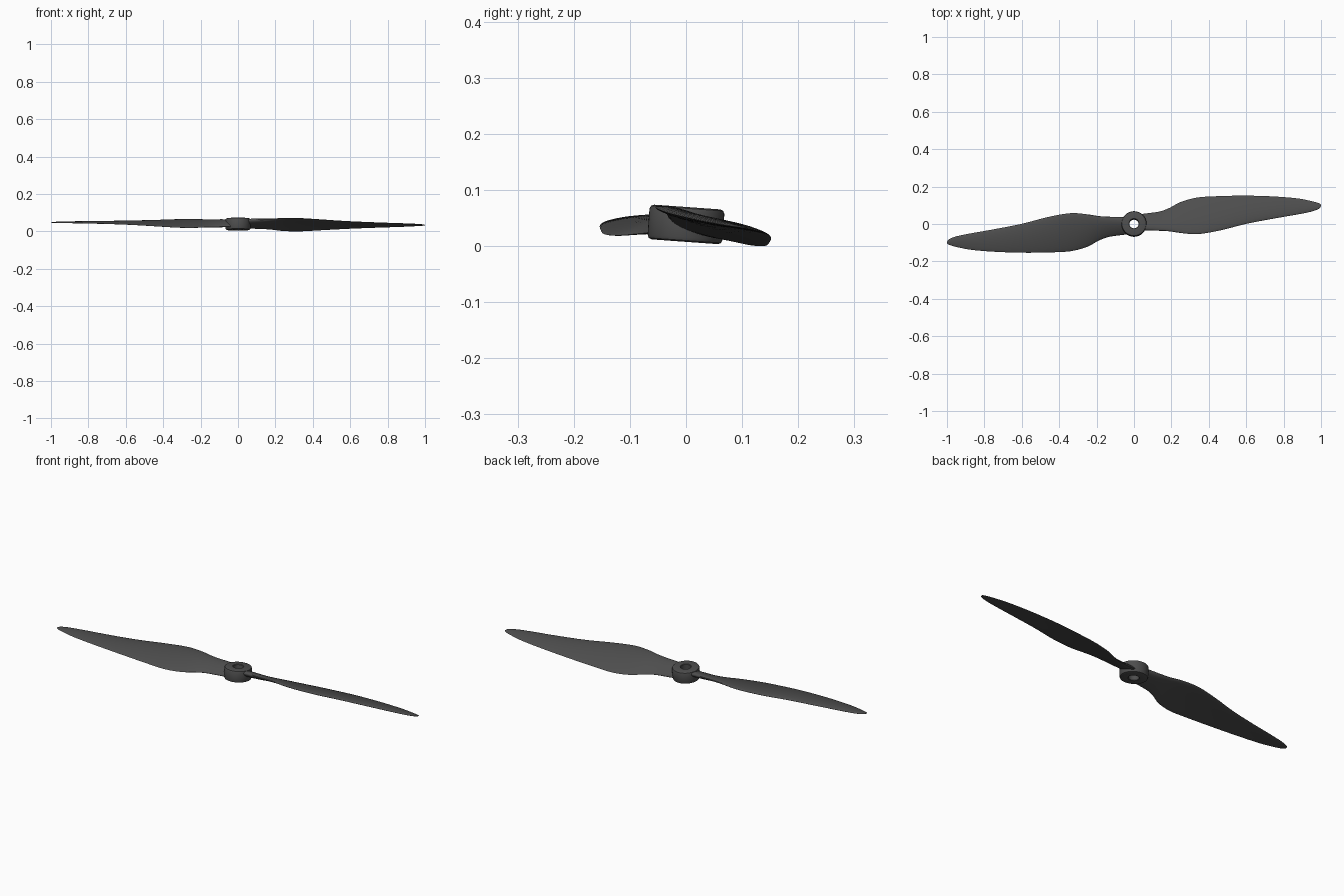
import bpy, bmesh
from math import sin, cos, tan, pi, radians
from mathutils import Matrix, Vector

if "Cube" in bpy.data.objects:
    bpy.data.objects.remove(bpy.data.objects["Cube"])

dark = bpy.data.materials.new("dark_plastic")
dark.diffuse_color = (0.075, 0.075, 0.075, 1)
dark.use_nodes = True
dark.node_tree.nodes["Principled BSDF"].inputs["Base Color"].default_value = dark.diffuse_color


def finish(bm, name):
    bmesh.ops.remove_doubles(bm, verts=bm.verts, dist=1e-6)
    bmesh.ops.recalc_face_normals(bm, faces=bm.faces)
    me = bpy.data.meshes.new(name)
    bm.to_mesh(me)
    bm.free()
    ob = bpy.data.objects.new(name, me)
    bpy.context.collection.objects.link(ob)
    me.materials.append(dark)
    bpy.context.view_layer.objects.active = ob
    bpy.ops.object.select_all(action='DESELECT')
    ob.select_set(True)
    bpy.ops.object.shade_smooth_by_angle(angle=radians(35))
    return ob


def catmull(rows, steps):
    """Smooth interpolation through the blade stations."""
    rows = [Vector(r) for r in rows]
    out = []
    for i in range(len(rows) - 1):
        a, b, c, d = (rows[min(max(i + k, 0), len(rows) - 1)] for k in (-1, 0, 1, 2))
        for s in range(steps):
            t = s / steps
            out.append(b + (c - a) * (t / 2) + (2 * a - 5 * b + 4 * c - d) * (t * t / 2)
                       + (3 * b - a - 3 * c + d) * (t ** 3 / 2))
    return out + [rows[-1]]


# blade stations: x, leading y, trailing y, pitch in degrees, thickness
STATIONS = [
    (0.04, -0.035, 0.055, 20, 0.032),
    (0.09, -0.036, 0.061, 21, 0.030),
    (0.14, -0.038, 0.069, 21, 0.026),
    (0.19, -0.041, 0.088, 20, 0.022),
    (0.25, -0.050, 0.120, 18, 0.019),
    (0.34, -0.056, 0.144, 15, 0.017),
    (0.46, -0.036, 0.151, 12, 0.016),
    (0.60, 0.000, 0.153, 9.5, 0.014),
    (0.75, 0.029, 0.148, 7.5, 0.012),
    (0.87, 0.050, 0.138, 6.5, 0.010),
    (0.94, 0.064, 0.125, 6, 0.008),
    (0.975, 0.075, 0.116, 6, 0.006),
    (0.993, 0.085, 0.109, 6, 0.004),
    (1.0, 0.096, 0.101, 6, 0.001),
]


def blade(name, turn):
    bm = bmesh.new()
    rings = []
    n = 28
    for x, y0, y1, pitch, th in catmull(STATIONS, 5):
        chord, mid, ring = y1 - y0, (y0 + y1) / 2, []
        for k in range(n):
            a = 2 * pi * k / n
            u = (1 - cos(a)) / 2
            # rounded nose, thinner tail, slight upward camber
            half = th * 0.5 * sin(a) * (1.25 - 0.5 * u)
            camber = 0.03 * chord * (4 * u * (1 - u) - 0.5)
            dy = (u - 0.5) * chord
            z = half + camber - dy * tan(radians(pitch))
            ring.append(bm.verts.new((min(x, 1), mid + dy, z + 0.002)))
        rings.append(ring)
    for r, s in zip(rings, rings[1:]):
        for k in range(n):
            j = (k + 1) % n
            bm.faces.new((r[k], r[j], s[j], s[k]))
    bm.faces.new(rings[0])
    bm.faces.new(rings[-1])
    bmesh.ops.transform(bm, matrix=Matrix.Rotation(turn, 4, 'Z'), verts=bm.verts)
    return finish(bm, name)


def hub():
    # turned ring with rounded rims and a through bore
    R, h, f, b = 0.067, 0.031, 0.008, 0.025
    prof = [(b, -h + .002), (b + .002, -h), (R - f, -h), (R - f * .3, -h + f * .3), (R, -h + f),
            (R, h - f), (R - f * .3, h - f * .3), (R - f, h), (b + .002, h), (b, h - .002)]
    bm = bmesh.new()
    vs = [bm.verts.new((r, 0, z)) for r, z in prof]
    es = [bm.edges.new((vs[i], vs[(i + 1) % len(vs)])) for i in range(len(vs))]
    bmesh.ops.spin(bm, geom=vs + es, cent=(0, 0, 0), axis=(0, 0, 1),
                   angle=2 * pi, steps=48, use_merge=True)
    return finish(bm, "hub")


parts = [hub(), blade("blade_right", 0), blade("blade_left", pi)]

# the whole propeller leans slightly about x, and rests on the ground
tilt = Matrix.Rotation(radians(-4.1), 4, 'X')
for p in parts:
    p.data.transform(tilt)
low = min(v.co.z for p in parts for v in p.data.vertices)
for p in parts:
    p.data.transform(Matrix.Translation((0, 0, -low)))
